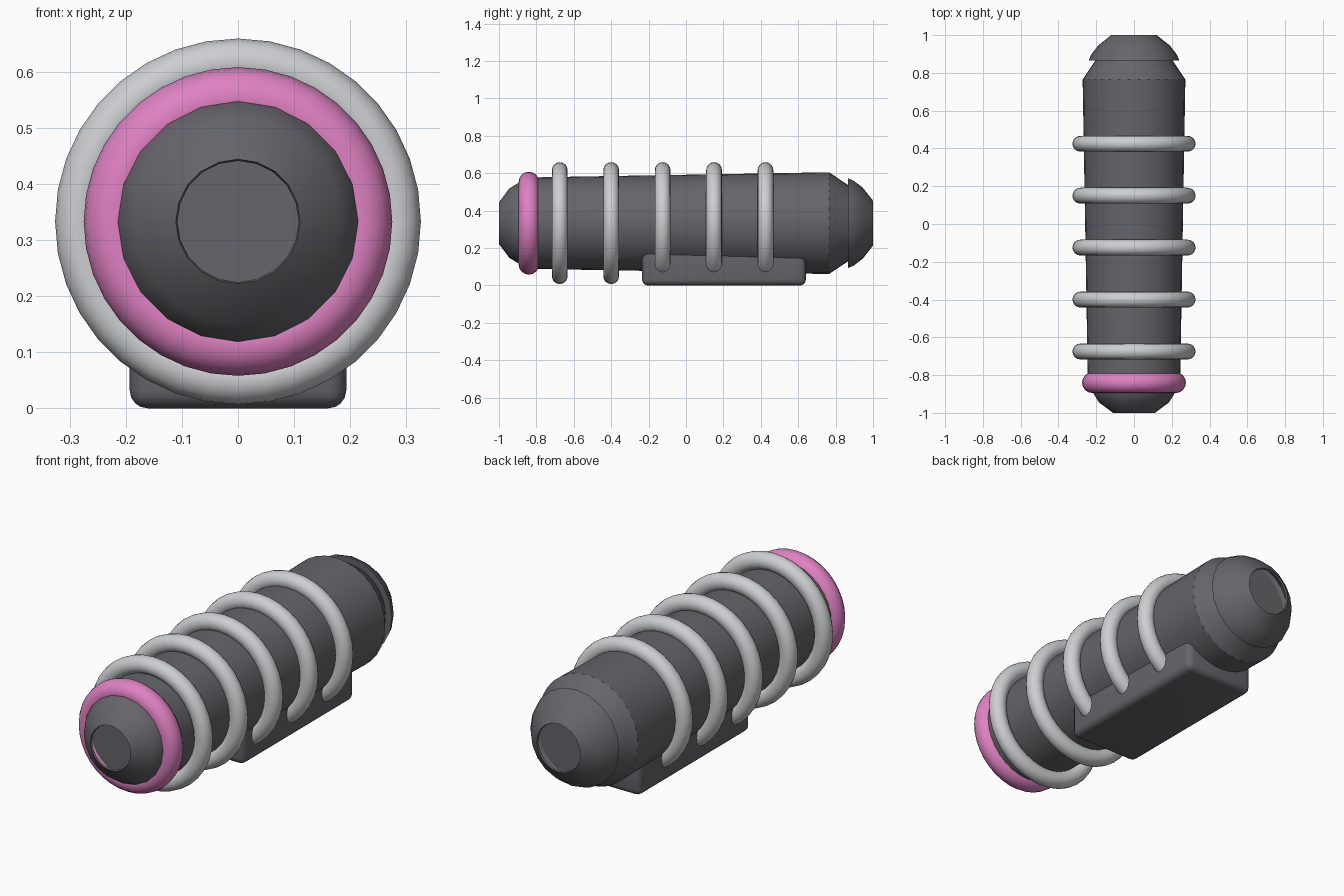
import bpy
import bmesh
from math import pi, sin, cos, radians

AXIS = 0.333

if "Cube" in bpy.data.objects:
    bpy.data.objects.remove(bpy.data.objects["Cube"], do_unlink=True)


def material(name, colour):
    mat = bpy.data.materials.new(name)
    mat.use_nodes = True
    mat.diffuse_color = (*colour, 1)
    mat.node_tree.nodes["Principled BSDF"].inputs["Base Color"].default_value = (*colour, 1)
    return mat


dark = material("dark grey", (0.13, 0.13, 0.145))
silver = material("light grey", (0.61, 0.62, 0.64))
pink = material("pink", (0.74, 0.22, 0.54))


def finish(name, bm, mat, angle=30):
    bmesh.ops.recalc_face_normals(bm, faces=bm.faces)
    mesh = bpy.data.meshes.new(name)
    bm.to_mesh(mesh)
    bm.free()
    mesh.materials.append(mat)
    obj = bpy.data.objects.new(name, mesh)
    bpy.context.collection.objects.link(obj)
    bpy.ops.object.select_all(action='DESELECT')
    obj.select_set(True)
    bpy.context.view_layer.objects.active = obj
    bpy.ops.object.shade_smooth_by_angle(angle=radians(angle))
    return obj


def lathe(name, profile, mat, sides, loop=False):
    """Revolve (y, radius) points around the long axis."""
    bm = bmesh.new()
    rings = []
    for y, r in profile:
        rings.append([bm.verts.new((r * sin(2 * pi * i / sides), y,
                                    AXIS + r * cos(2 * pi * i / sides)))
                      for i in range(sides)])
    pairs = list(zip(rings, rings[1:]))
    if loop:
        pairs.append((rings[-1], rings[0]))
    else:
        bm.faces.new(rings[0])
        bm.faces.new(rings[-1])
    for a, b in pairs:
        for i in range(sides):
            j = (i + 1) % sides
            bm.faces.new((a[i], a[j], b[j], b[i]))
    return finish(name, bm, mat)


def torus(name, y, major, minor, mat):
    steps = 16
    section = [(y + minor * sin(2 * pi * k / steps), major + minor * cos(2 * pi * k / steps))
               for k in range(steps)]
    return lathe(name, section, mat, 36, loop=True)


# Tapered main tube, closed at both ends
lathe("main_tube", [(-0.885, 0.19), (-0.8, 0.245), (0.765, 0.272), (0.88, 0.195)], dark, 32)

# Hollow rounded end caps, open in the middle
lathe("front_cap", [(-0.84, 0.225), (-0.9, 0.213), (-0.945, 0.185), (-1.0, 0.111),
                    (-0.99, 0.108), (-0.94, 0.175), (-0.9, 0.203), (-0.84, 0.215)],
      dark, 20, loop=True)
lathe("rear_cap", [(0.865, 0.24), (0.895, 0.228), (0.945, 0.19), (1.0, 0.12),
                   (0.99, 0.117), (0.94, 0.18), (0.89, 0.216), (0.865, 0.18)],
      dark, 20, loop=True)

# Coloured collar and evenly spaced hoops
torus("front_collar", -0.84, 0.22, 0.055, pink)
for n in range(5):
    torus(f"hoop_{n + 1}", -0.675 + 0.275 * n, 0.284, 0.042, silver)

# Rounded mounting block under the tube
bm = bmesh.new()
bmesh.ops.create_cube(bm, size=1)
for v in bm.verts:
    v.co = (v.co.x * 0.386, 0.203 + v.co.y * 0.876, 0.11 + v.co.z * 0.22)
bmesh.ops.bevel(bm, geom=bm.edges[:], offset=0.032, segments=4, profile=0.5, affect='EDGES')
finish("mounting_block", bm, dark, 40)
